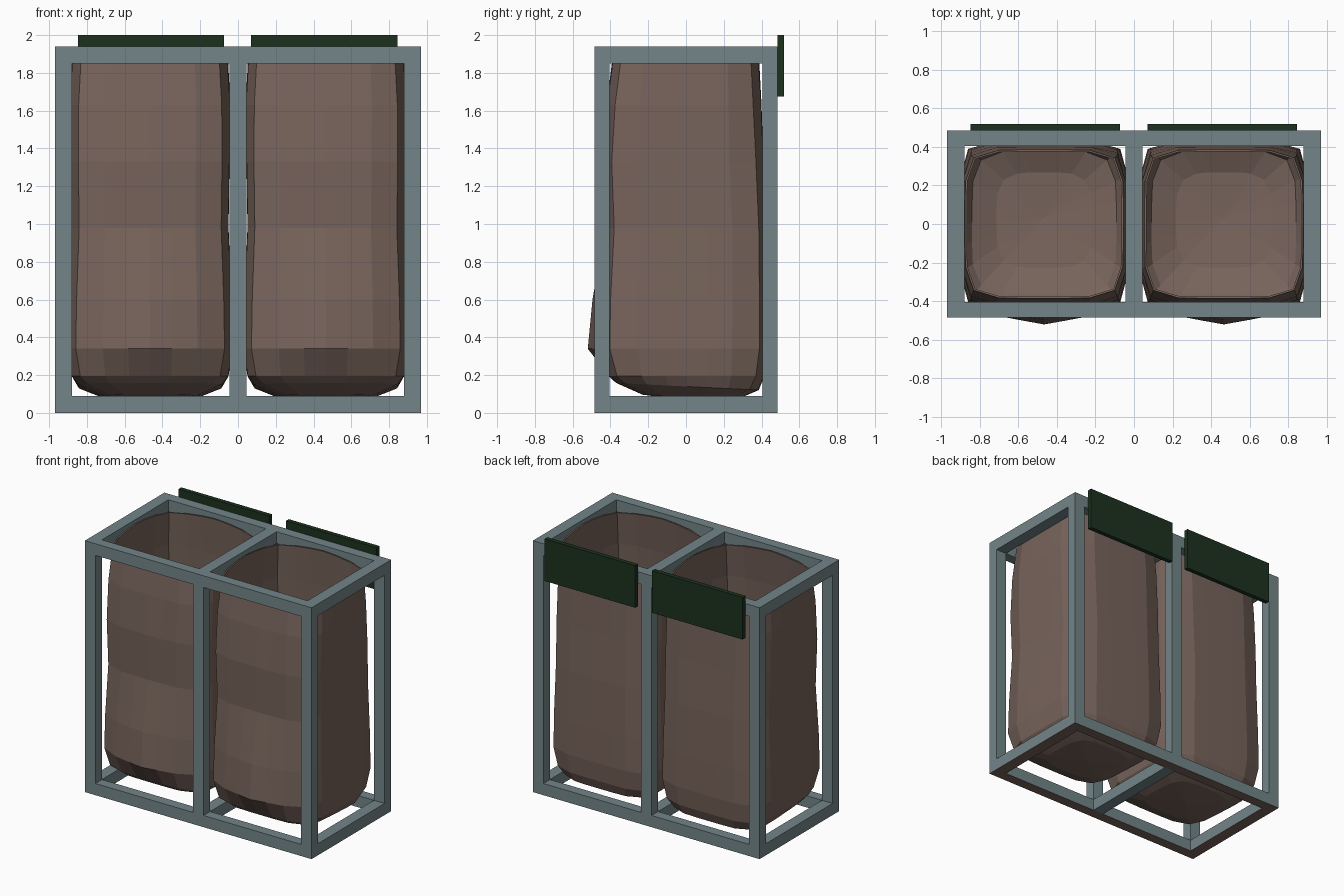
import bpy, bmesh, math

if "Cube" in bpy.data.objects:
    bpy.data.objects.remove(bpy.data.objects["Cube"])


def material(name, rgb):
    m = bpy.data.materials.new(name)
    m.diffuse_color = (*rgb, 1)
    m.use_nodes = True
    m.node_tree.nodes["Principled BSDF"].inputs["Base Color"].default_value = m.diffuse_color
    return m


STEEL = material("grey_teal_paint", (0.172, 0.235, 0.25))
CLOTH = material("brown_cloth", (0.185, 0.127, 0.105))
GREEN = material("dark_green", (0.012, 0.031, 0.013))


def finish(name, bm, mats):
    me = bpy.data.meshes.new(name)
    bm.to_mesh(me)
    bm.free()
    for m in mats:
        me.materials.append(m)
    ob = bpy.data.objects.new(name, me)
    bpy.context.collection.objects.link(ob)
    return ob


def box(name, x, y, z, mats):
    bm = bmesh.new()
    bmesh.ops.create_cube(bm, size=1)
    for v in bm.verts:
        for i, (lo, hi) in enumerate((x, y, z)):
            v.co[i] = lo if v.co[i] < 0 else hi
    if len(mats) > 1:  # brown underside
        bm.normal_update()
        for f in bm.faces:
            if f.normal.z < -0.9 and f.calc_center_median().z < 0.01:
                f.material_index = 1
    return finish(name, bm, mats)


# Frame: posts, long rails and cross rails
X, Y, H, TX, TY = 0.968, 0.485, 1.94, 0.09, 0.08
posts = ((-X, -X + TX), (-TX / 2, TX / 2), (X - TX, X))
sides = ((-Y, -Y + TY), (Y - TY, Y))
levels = ((0, TX), (H - TX, H))
for y in sides:
    for x in posts:
        box("frame_post", x, y, (TX, H - TX), [STEEL])
    for z in levels:
        box("frame_long_rail", (-X, X), y, z, [STEEL, CLOTH])
for i, x in enumerate(posts):
    for z in levels:
        box("frame_cross_rail", x, (-Y + TY, Y - TY), z,
            [STEEL] if i == 1 else [STEEL, CLOTH])

# Back panels
for cx in (-0.46, 0.457):
    box("back_panel", (cx - 0.387, cx + 0.387), (Y, 0.519), (1.675, 2.0), [GREEN])

# Bags: height, half width, front, back, front bulge, squareness
RINGS = [
    (0.085, 0.25, -0.23, 0.27, 0, 4), (0.14, 0.38, -0.37, 0.385, 0, 5),
    (0.195, 0.415, -0.41, 0.415, 0, 6), (0.34, 0.435, -0.445, 0.43, 0.075, 7),
    (0.60, 0.43, -0.44, 0.43, 0.055, 7), (0.98, 0.415, -0.42, 0.425, 0.01, 7),
    (1.33, 0.42, -0.433, 0.41, 0.01, 7), (1.63, 0.425, -0.42, 0.40, 0, 6),
    (1.91, 0.41, -0.385, 0.385, 0, 6)]
N = 24


def bag(cx):
    bm = bmesh.new()
    rows = []
    for k, (z, hx, yf, yb, bulge, power) in enumerate(RINGS):
        row = []
        for i in range(N):
            a = 2 * math.pi * i / N
            c, s = math.cos(a), math.sin(a)
            r = (abs(c) ** power + abs(s) ** power) ** (-1 / power)
            px = hx * r * c
            py = (yf + yb) / 2 + (yb - yf) / 2 * r * s
            if s < -0.72:
                py -= bulge * max(0, 1 - abs(px) / 0.42)
            dz = -0.05 * py if k < 2 else 0
            if k == len(RINGS) - 1:  # wavy rim
                dz = -0.012 + 0.015 * math.cos(4 * a)
            row.append(bm.verts.new((cx + px, py, z + dz)))
        rows.append(row)
    for a, b in zip(rows, rows[1:]):
        for i in range(N):
            j = (i + 1) % N
            bm.faces.new((a[i], a[j], b[j], b[i]))
    # sagging bottom
    low = bm.verts.new((cx, 0.03, 0.06))
    for i in range(N):
        bm.faces.new((rows[0][(i + 1) % N], rows[0][i], low))
    ob = finish("cloth_bag", bm, [CLOTH])
    mod = ob.modifiers.new("thickness", 'SOLIDIFY')
    mod.thickness = 0.01
    mod.offset = -1


for cx in (-0.465, 0.465):
    bag(cx)
